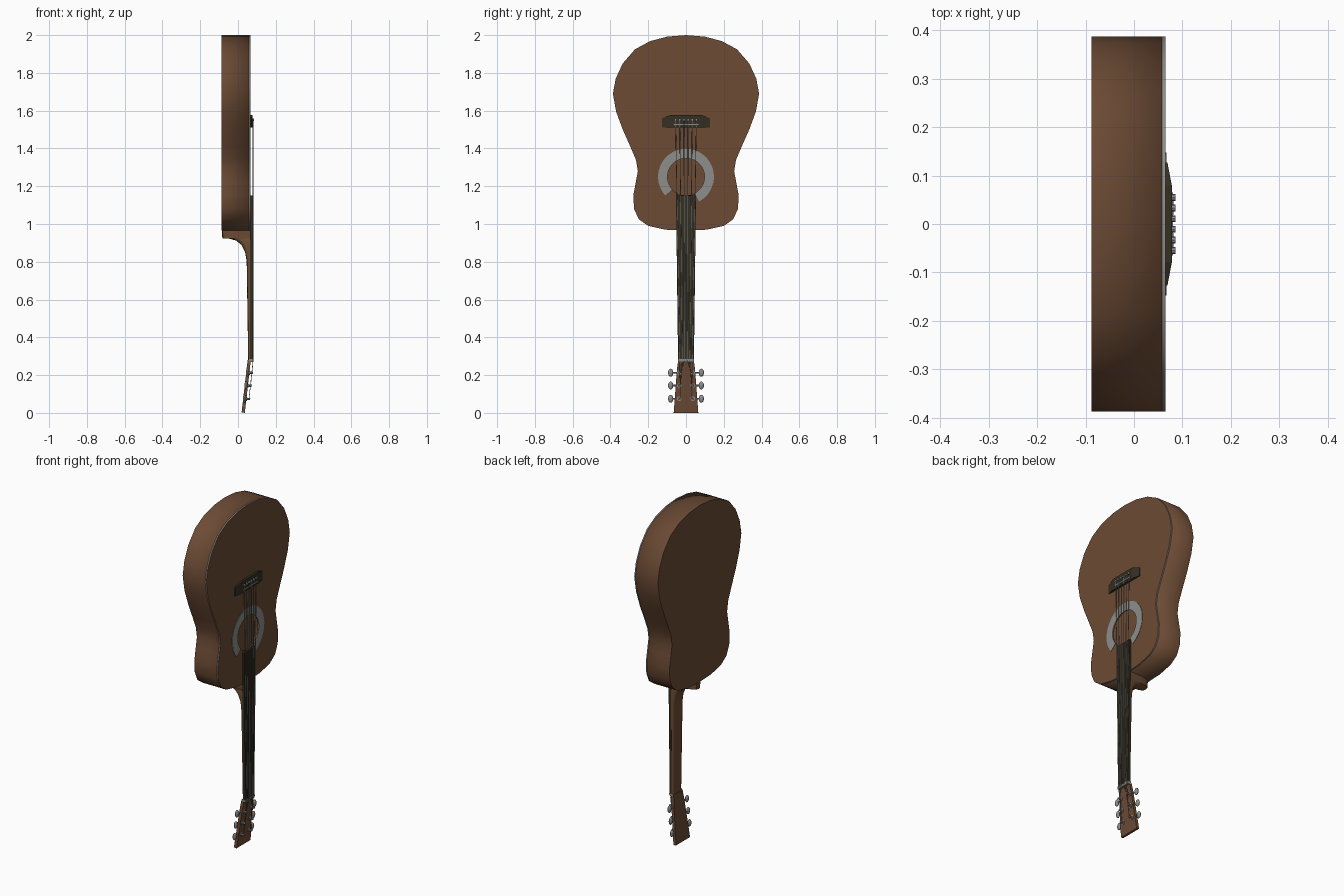
import bpy, bmesh, math
from mathutils import Vector

if "Cube" in bpy.data.objects:
    bpy.data.objects.remove(bpy.data.objects["Cube"])


def material(name, rgb):
    m = bpy.data.materials.new(name)
    m.use_nodes = True
    m.diffuse_color = (*rgb, 1)
    m.node_tree.nodes["Principled BSDF"].inputs["Base Color"].default_value = (*rgb, 1)
    return m


WOOD = material("brown wood", (0.15, 0.07, 0.035))
DARK = material("dark wood", (0.035, 0.029, 0.017))
GREY = material("light grey", (0.27, 0.27, 0.26))
METAL = material("string metal", (0.2, 0.2, 0.19))


def finish(name, bm, mats, smooth=True):
    bmesh.ops.recalc_face_normals(bm, faces=bm.faces)
    me = bpy.data.meshes.new(name)
    bm.to_mesh(me)
    bm.free()
    ob = bpy.data.objects.new(name, me)
    bpy.context.collection.objects.link(ob)
    for m in mats:
        me.materials.append(m)
    if smooth:
        bpy.ops.object.select_all(action="DESELECT")
        ob.select_set(True)
        bpy.context.view_layer.objects.active = ob
        bpy.ops.object.shade_smooth_by_angle(angle=math.radians(35))
    return ob


def loft(name, rings, mat, start=True, end=True, loop=False, smooth=True):
    """Skin a row of closed rings, with optional end caps."""
    bm = bmesh.new()
    rows = [[bm.verts.new(p) for p in r] for r in rings]
    n = len(rows[0])
    pairs = list(zip(rows, rows[1:])) + ([(rows[-1], rows[0])] if loop else [])
    for a, b in pairs:
        for i in range(n):
            bm.faces.new((a[i], a[(i + 1) % n], b[(i + 1) % n], b[i]))
    if start and not loop:
        bm.faces.new(rows[0])
    if end and not loop:
        bm.faces.new(rows[-1])
    return finish(name, bm, [mat], smooth)


def slab(name, outline, x0, x1, mat):
    """Extrude a (y, z) outline along x."""
    return loft(name, [[(x, y, z) for y, z in outline] for x in (x0, x1)], mat, smooth=False)


def rod(name, a, b, r, mat, sides=8):
    a, b = Vector(a), Vector(b)
    d = (b - a).normalized()
    u = d.orthogonal().normalized()
    v = d.cross(u)
    ring = [r * (math.cos(t) * u + math.sin(t) * v)
            for t in (2 * math.pi * i / sides for i in range(sides))]
    return loft(name, [[a + o for o in ring], [b + o for o in ring]], mat)


# Body outline: one half, then mirrored
half = [(0.1, 1.992), (0.19, 1.968), (0.27, 1.925), (0.335, 1.85), (0.372, 1.77),
        (0.387, 1.69), (0.37, 1.595), (0.335, 1.5), (0.295, 1.41), (0.265, 1.34),
        (0.255, 1.28), (0.266, 1.22), (0.279, 1.15), (0.275, 1.08), (0.25, 1.025),
        (0.2, 0.99), (0.11, 0.97)]
outline = [(0, 2.0)] + half + [(0, 0.965)] + [(-y, z) for y, z in reversed(half)]
BACK, TOP, FACE = -0.088, 0.058, 0.065
HOLE_Z, HOLE_R = 1.25, 0.1

# Hollow sides and back
body = loft("body_shell", [[(x, y, z) for y, z in outline] for x in (BACK, TOP)], WOOD, end=False)
wall = body.modifiers.new("wall", "SOLIDIFY")
wall.thickness = 0.006

# Soundboard with an open sound hole
hole = []
for y, z in outline:
    d = Vector((y, z - HOLE_Z)).normalized() * HOLE_R
    hole.append((d.x, d.y + HOLE_Z))
board = loft("soundboard", [[(x, y, z) for y, z in ring] for ring, x in
             ((outline, TOP), (outline, FACE), (hole, FACE), (hole, TOP))], WOOD, loop=True)
# Pale binding on the outer rim
board.data.materials.append(GREY)
for f in board.data.polygons:
    if abs(f.normal.x) < 0.5 and math.hypot(f.center.y, f.center.z - HOLE_Z) > HOLE_R * 1.5:
        f.material_index = 1

# Open rosette ring round the hole
arc = [math.radians(-62 + 284 * i / 36) for i in range(37)]
loft("rosette", [[(x, r * math.cos(t), HOLE_Z + r * math.sin(t)) for r, x in
     ((0.098, FACE), (0.148, FACE), (0.148, FACE + 0.002), (0.098, FACE + 0.002))]
     for t in arc], GREY)

# Neck and heel: half-round sections that deepen into the heel
stations = [(0.28, 0.054, 0.041), (0.8, 0.046, 0.047), (0.85, 0.038, 0.047),
            (0.89, 0.018, 0.046), (0.912, -0.01, 0.044), (0.922, -0.045, 0.04),
            (0.924, -0.083, 0.036), (0.966, -0.085, 0.038)]
rings = []
for z, back, w in stations:
    ring = []
    for i in range(13):
        t = math.pi * i / 12
        c, s = math.cos(t), math.sin(t)
        ring.append((FACE - (FACE - back) * s ** 0.6, w * math.copysign(abs(c) ** 0.6, c), z))
    rings.append(ring)
loft("neck", rings, WOOD)

# Fretboard and nut
slab("fretboard", [(-0.053, 1.15), (0.053, 1.15), (0.042, 0.28), (-0.042, 0.28)],
     FACE - 0.001, 0.076, DARK)
slab("nut", [(-0.043, 0.286), (0.043, 0.286), (0.042, 0.27), (-0.042, 0.27)], 0.056, 0.079, GREY)


# Tilted headstock
def head_x(z):
    return 0.036 + 0.032 * z / 0.28


loft("headstock", [[(head_x(z) - dx, y, z + lift * dx) for dx, y in
     ((0, -w), (0, w), (0.017, w), (0.017, -w))]
     for z, w, lift in ((0, 0.065, 0.15), (0.23, 0.048, 0), (0.28, 0.041, 0))], WOOD, smooth=False)

# Bridge with sloping ends
loft("bridge", [[(FACE - 0.001, y, 1.51), (x, y, 1.51), (x, y, z), (FACE - 0.001, y, z)]
     for y, x, z in ((-0.127, 0.069, 1.56), (-0.08, 0.078, 1.578),
                     (0.08, 0.078, 1.578), (0.127, 0.069, 1.56))], DARK, smooth=False)
slab("saddle", [(-0.065, 1.53), (0.065, 1.53), (0.065, 1.524), (-0.065, 1.524)], 0.07, 0.081, GREY)

# Tuners: three on each side
heights = (0.075, 0.145, 0.213)
for side in (-1, 1):
    for z in heights:
        x = head_x(z)
        y = side * 0.036
        rod("tuner_post", (x - 0.005, y, z), (x + 0.02, y, z - 0.002), 0.006, GREY)
        rod("tuner_collar", (x - 0.002, y, z), (x + 0.003, y, z), 0.012, GREY, 12)
        rod("tuner_shaft", (x - 0.01, y, z), (x - 0.01, side * 0.08, z), 0.004, GREY)
        bm = bmesh.new()
        bmesh.ops.create_uvsphere(bm, u_segments=12, v_segments=8, radius=1)
        for v in bm.verts:
            v.co = (x - 0.01 + v.co.x * 0.009, side * 0.081 + v.co.y * 0.014, z + v.co.z * 0.021)
        finish("tuner_knob", bm, [GREY])

# Strings from bridge pins over the nut to the posts
for i in range(6):
    k = (i - 2.5) / 2.5
    side = 1 if k > 0 else -1
    z = heights[i if i < 3 else 5 - i]
    bridge_end, nut_end = (0.08, k * 0.055, 1.55), (0.08, k * 0.033, 0.278)
    rod("bridge_pin", (0.072, k * 0.055, 1.552), (0.086, k * 0.055, 1.552), 0.007, GREY)
    rod("string", bridge_end, nut_end, 0.002, METAL, 6)
    rod("string_end", nut_end, (head_x(z) + 0.014, side * 0.03, z), 0.0015, METAL, 6)
